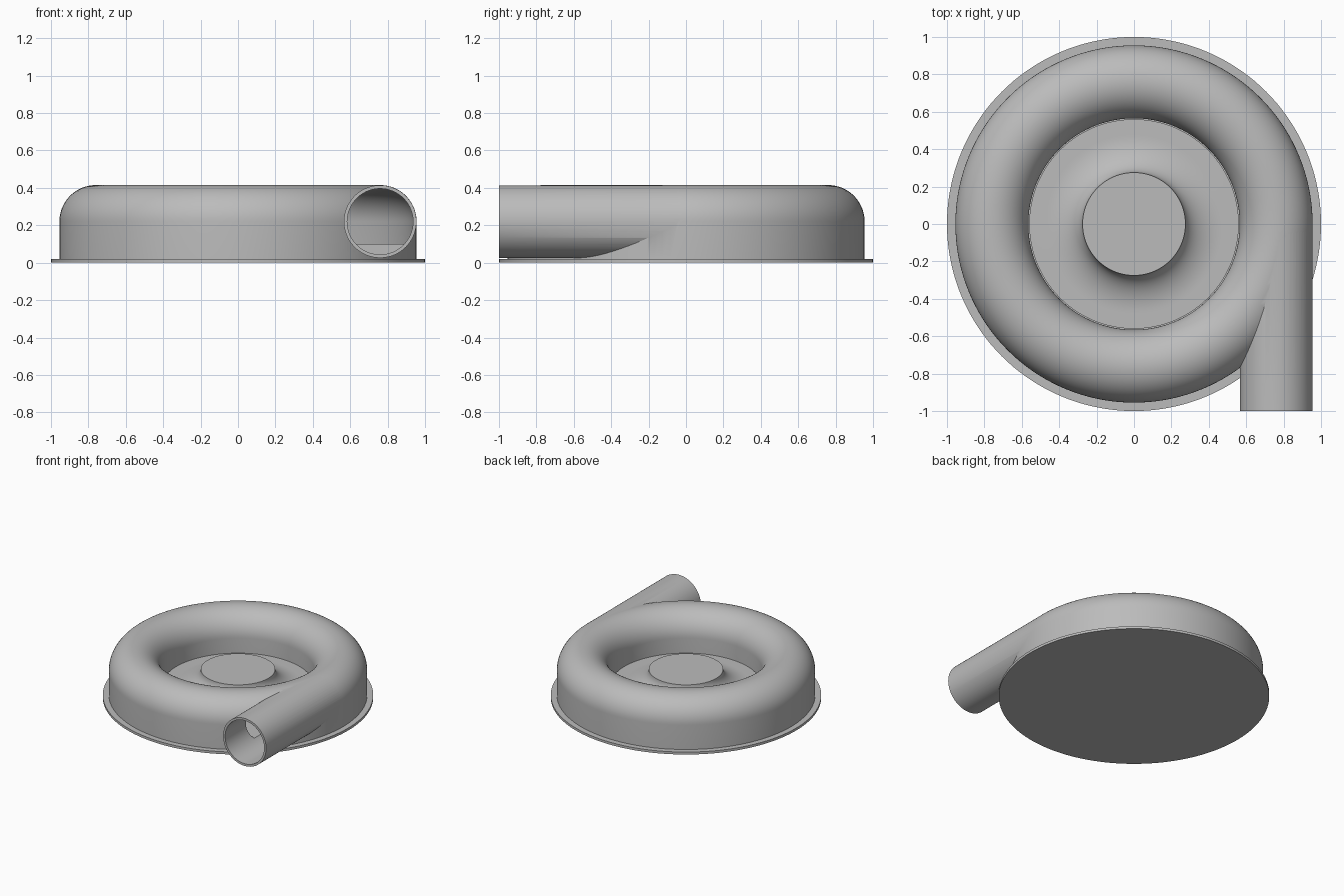
import bpy, bmesh
from math import sin, cos, pi, radians
from mathutils import Matrix, Vector

cube = bpy.data.objects.get("Cube")
if cube:
    bpy.data.objects.remove(cube, do_unlink=True)

grey = bpy.data.materials.new("light grey")
grey.use_nodes = True
grey.diffuse_color = (0.5, 0.5, 0.5, 1)
grey.node_tree.nodes["Principled BSDF"].inputs["Base Color"].default_value = (0.5, 0.5, 0.5, 1)

RING, MID, TUBE, BORE = 0.76, 0.22, 0.195, 0.177   # tube path radius, height, tube radii
PLATE, FLOOR, HUB_TOP = 0.02, 0.1, 0.23


def add_object(name, bm):
    bmesh.ops.recalc_face_normals(bm, faces=bm.faces)
    mesh = bpy.data.meshes.new(name)
    bm.to_mesh(mesh)
    bm.free()
    mesh.materials.append(grey)
    obj = bpy.data.objects.new(name, mesh)
    bpy.context.collection.objects.link(obj)
    return obj


def lathe(name, profile, steps=144):
    """Revolve a closed (radius, height) profile about z."""
    bm = bmesh.new()
    verts = [bm.verts.new((r, 0, z)) for r, z in profile]
    edges = [bm.edges.new((verts[i - 1], v)) for i, v in enumerate(verts)]
    bmesh.ops.spin(bm, geom=verts + edges, axis=(0, 0, 1), cent=(0, 0, 0),
                   angle=2 * pi, steps=steps, use_merge=True)
    bmesh.ops.remove_doubles(bm, verts=bm.verts, dist=1e-5)
    return add_object(name, bm)


def pipe(name, radius, y0, y1):
    """Solid cylinder along y on the outlet axis."""
    bm = bmesh.new()
    place = Matrix.Translation(Vector((RING, (y0 + y1) / 2, MID))) @ Matrix.Rotation(pi / 2, 4, 'X')
    bmesh.ops.create_cone(bm, cap_ends=True, segments=96, radius1=radius,
                          radius2=radius, depth=y1 - y0, matrix=place)
    return add_object(name, bm)


def arch(radius, bottom, n=32):
    """Half-round top with straight sides down to the given height."""
    top = [(RING + radius * cos(pi * i / n), MID + radius * sin(pi * i / n)) for i in range(n + 1)]
    return [(RING + radius, bottom)] + top + [(RING - radius, bottom)]


def combine(target, tool, operation):
    mod = target.modifiers.new(operation, 'BOOLEAN')
    mod.operation, mod.solver, mod.object = operation, 'EXACT', tool
    bpy.context.view_layer.objects.active = target
    bpy.ops.object.modifier_apply(modifier=mod.name)
    bpy.data.objects.remove(tool, do_unlink=True)


# Round back plate
base = lathe("base_plate", [(0, 0), (1, 0), (1, PLATE), (0, PLATE)])

# Ring housing joined to the tangential outlet, then hollowed
housing = lathe("volute_housing", arch(TUBE, PLATE))
combine(housing, pipe("outlet_pipe", TUBE - 0.001, -1, 0), 'UNION')
combine(housing, lathe("cavity", arch(BORE, FLOOR)), 'DIFFERENCE')
combine(housing, pipe("outlet_bore", BORE - 0.001, -1.1, 0), 'DIFFERENCE')

# Central hub with a concave flare
flare = [(0.475 - 0.2 * sin(a), HUB_TOP - (HUB_TOP - FLOOR) * cos(a))
         for a in (pi / 2 * i / 16 for i in range(17))]
hub = lathe("hub", [(0, PLATE), (0.56, PLATE), (0.56, FLOOR)] + flare + [(0, HUB_TOP)])

# Smooth curved surfaces, keep edges crisp
bpy.ops.object.select_all(action='DESELECT')
for obj in (base, housing, hub):
    obj.select_set(True)
bpy.context.view_layer.objects.active = housing
bpy.ops.object.shade_smooth_by_angle(angle=radians(30))
